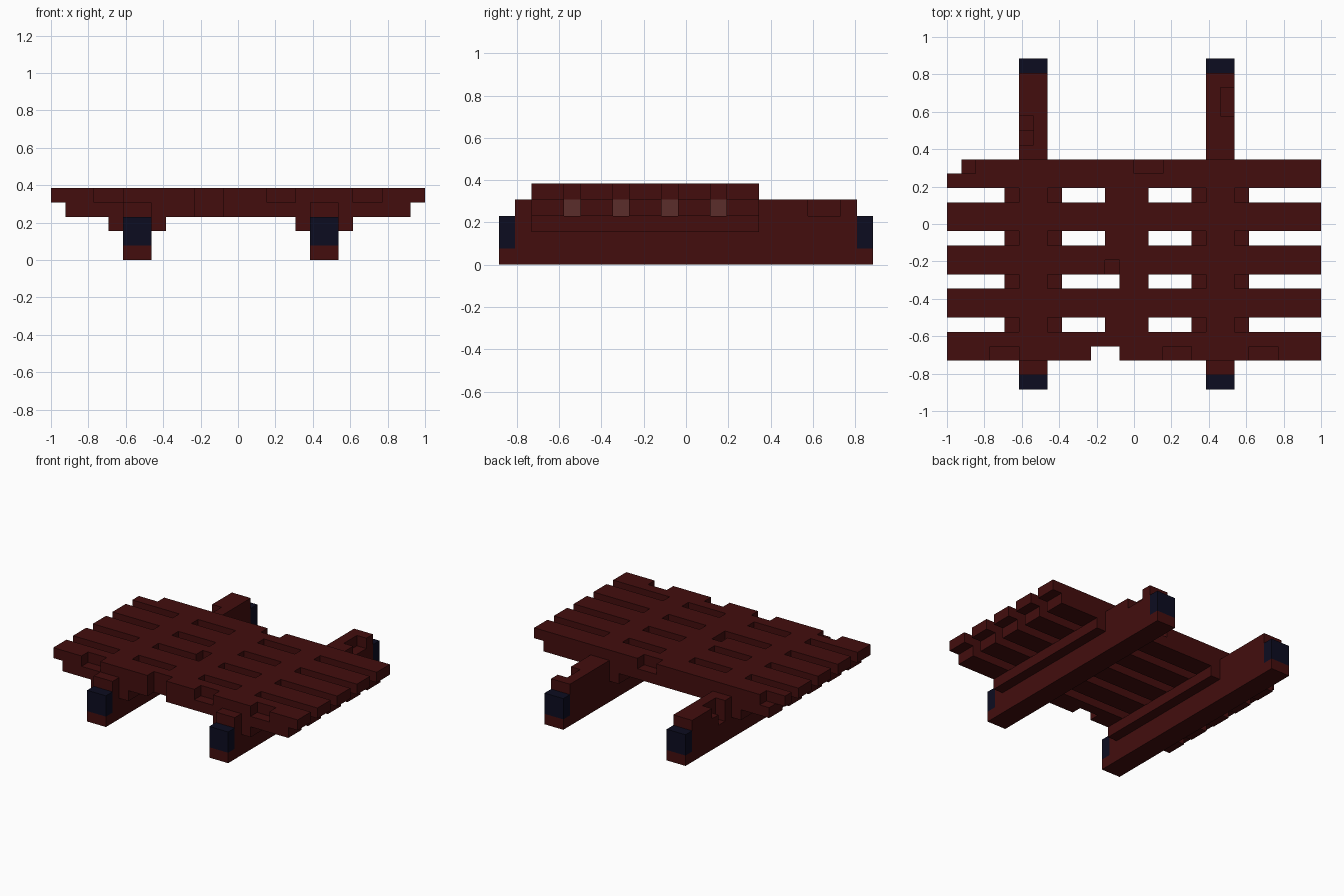
import bpy, bmesh
from mathutils import Vector

if "Cube" in bpy.data.objects:
    bpy.data.objects.remove(bpy.data.objects["Cube"], do_unlink=True)

U = 1 / 13       # size of one block
Y0 = -11.5       # front edge, in blocks


def material(name, rgb):
    m = bpy.data.materials.new(name)
    m.use_nodes = True
    m.diffuse_color = (*rgb, 1)
    bsdf = m.node_tree.nodes["Principled BSDF"]
    bsdf.inputs["Base Color"].default_value = (*rgb, 1)
    bsdf.inputs["Roughness"].default_value = 0.9
    return m


WOOD = material("dark red wood", (0.056, 0.0042, 0.0042))
CORE = material("pale inner wood", (0.105, 0.026, 0.024))
METAL = material("dark blue metal", (0.0037, 0.0037, 0.0144))


def block(x0, x1, y0, y1, z0, z1):
    """Cells filling a box; y counts back from the front edge."""
    return {(x, y, z) for x in range(x0, x1) for y in range(y0, y1) for z in range(z0, z1)}


parts = {}       # name -> (cells, material)

# Deck boards: top layer overhangs the lower layer at both ends
FRONT, BACK = 2, 16
chips = (block(-13, -11, 15, 16, 4, 5)        # back corner
         | block(0, 2, 15, 16, 4, 5)          # back edge
         | block(-10, -8, 2, 3, 4, 5)         # front edge
         | block(-3, -1, 2, 3, 3, 5)
         | block(2, 4, 2, 3, 4, 5)
         | block(8, 10, 2, 3, 4, 5)
         | block(-2, -1, 7, 9, 4, 5))         # middle
board_starts = range(FRONT, BACK, 3)
boards = set()
for i, y in enumerate(board_starts):
    cells = (block(-13, 13, y, y + 2, 4, 5) | block(-12, 12, y, y + 2, 3, 4)) - chips
    parts[f"deck_board_{i + 1}"] = (cells, WOOD)
    boards |= cells

# Strips joining the boards, flush with the deck
for name, x0, x1 in (("right", -8, -6), ("middle", -2, 1), ("left", 5, 7)):
    parts[f"{name}_deck_strip"] = (block(x0, x1, FRONT, BACK, 4, 5) - chips - boards, WOOD)

# Runners with broken notches, metal end caps and side ledges
notches = {"right": block(-8, -7, 17, 19, 3, 4) | block(-8, -7, 17, 18, 2, 3),
           "left": block(6, 7, 19, 21, 3, 4)}
for side, x in (("right", -8), ("left", 5)):
    caps = block(x, x + 2, 0, 1, 1, 3) | block(x, x + 2, 22, 23, 1, 3)
    core = set()
    for y in list(board_starts)[:-1]:
        core |= block(x, x + 2, y + 2, y + 3, 3, 4)
    beam = block(x, x + 2, 0, 23, 0, 3) | block(x, x + 2, 1, 22, 3, 4)
    parts[f"{side}_runner"] = (beam - caps - core - boards - notches[side], WOOD)
    parts[f"{side}_runner_core"] = (core, CORE)
    parts[f"{side}_runner_caps"] = (caps, METAL)
    ledges = block(x - 1, x, FRONT, BACK, 2, 3) | block(x + 2, x + 3, FRONT, BACK, 2, 3)
    parts[f"{side}_runner_ledges"] = (ledges, WOOD)

solid = set().union(*(cells for cells, _ in parts.values()))


def skin(name, cells, mat):
    """Mesh only the outer faces of the cells."""
    bm = bmesh.new()
    for cell in sorted(cells):
        centre = Vector(cell) + Vector((0.5, 0.5 + Y0, 0.5))
        for axis in range(3):
            for sign in (-1, 1):
                step = [0, 0, 0]
                step[axis] = sign
                if tuple(c + s for c, s in zip(cell, step)) in solid:
                    continue
                a, b = Vector(), Vector()
                a[(axis + 1) % 3] = 0.5
                b[(axis + 2) % 3] = 0.5 * sign
                mid = centre + Vector(step) * 0.5
                bm.faces.new([bm.verts.new((mid + o) * U)
                              for o in (-a - b, a - b, a + b, b - a)])
    bmesh.ops.remove_doubles(bm, verts=bm.verts[:], dist=0.001)
    mesh = bpy.data.meshes.new(name)
    bm.to_mesh(mesh)
    bm.free()
    mesh.materials.append(mat)
    bpy.context.collection.objects.link(bpy.data.objects.new(name, mesh))


for name, (cells, mat) in parts.items():
    skin(name, cells, mat)
